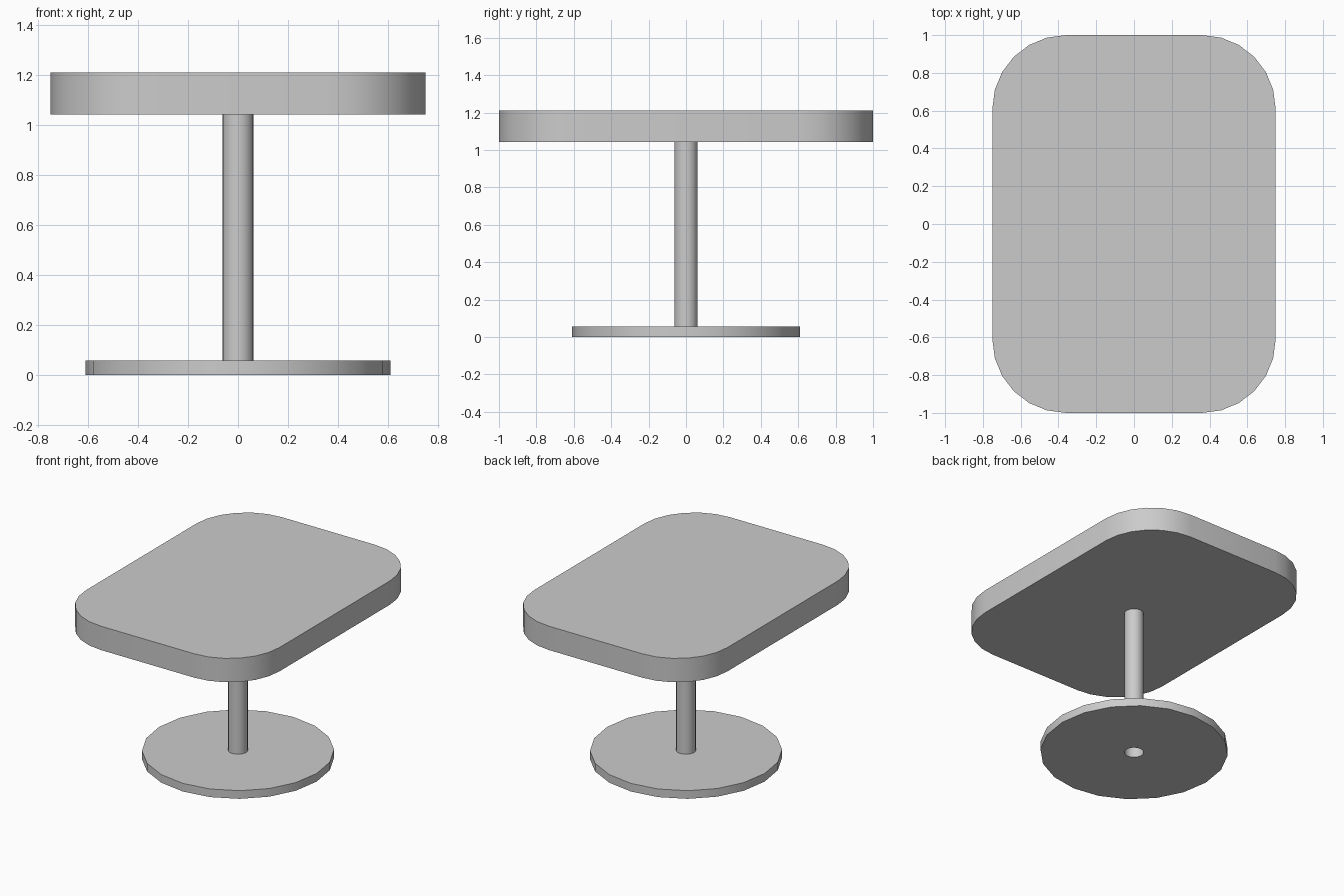
import bpy, bmesh, math

if "Cube" in bpy.data.objects:
    bpy.data.objects.remove(bpy.data.objects["Cube"])


def ring(radius, sides):
    return [(radius * math.cos(2 * math.pi * i / sides),
             radius * math.sin(2 * math.pi * i / sides)) for i in range(sides)]


def rounded_rect(hx, hy, r, steps):
    pts = []
    for q, (sx, sy) in enumerate([(1, 1), (-1, 1), (-1, -1), (1, -1)]):
        for i in range(steps + 1):
            a = math.pi / 2 * (q + i / steps)
            pts.append((sx * (hx - r) + r * math.cos(a),
                        sy * (hy - r) + r * math.sin(a)))
    return pts


def prism(name, outline, z0, z1, caps=True, hole=None):
    bm = bmesh.new()

    def wall(pts):
        lo = [bm.verts.new((x, y, z0)) for x, y in pts]
        hi = [bm.verts.new((x, y, z1)) for x, y in pts]
        n = len(pts)
        for i in range(n):
            j = (i + 1) % n
            bm.faces.new((lo[i], lo[j], hi[j], hi[i]))
        return lo, hi

    lo, hi = wall(outline)
    if hole:
        # outline and hole share a side count, so bridge them directly
        ilo, ihi = wall(hole)
        n = len(outline)
        for a, b in ((lo, ilo), (hi, ihi)):
            for i in range(n):
                j = (i + 1) % n
                bm.faces.new((a[i], a[j], b[j], b[i]))
    elif caps:
        bm.faces.new(hi)
        bm.faces.new(lo[::-1])
    if caps:
        bmesh.ops.recalc_face_normals(bm, faces=bm.faces)
    me = bpy.data.meshes.new(name)
    bm.to_mesh(me)
    bm.free()
    ob = bpy.data.objects.new(name, me)
    bpy.context.collection.objects.link(ob)
    bpy.ops.object.select_all(action='DESELECT')
    ob.select_set(True)
    bpy.context.view_layer.objects.active = ob
    bpy.ops.object.shade_smooth_by_angle(angle=math.radians(30))
    return ob


# table top with rounded corners
prism("table_top", rounded_rect(0.75, 1.0, 0.39, 6), 1.043, 1.21)
# round foot plate, open where the post sits
prism("base_plate", ring(0.61, 20), 0.0, 0.057, hole=ring(0.0625, 20))
# hollow centre post
prism("post", ring(0.0625, 20), 0.057, 1.043, caps=False)
